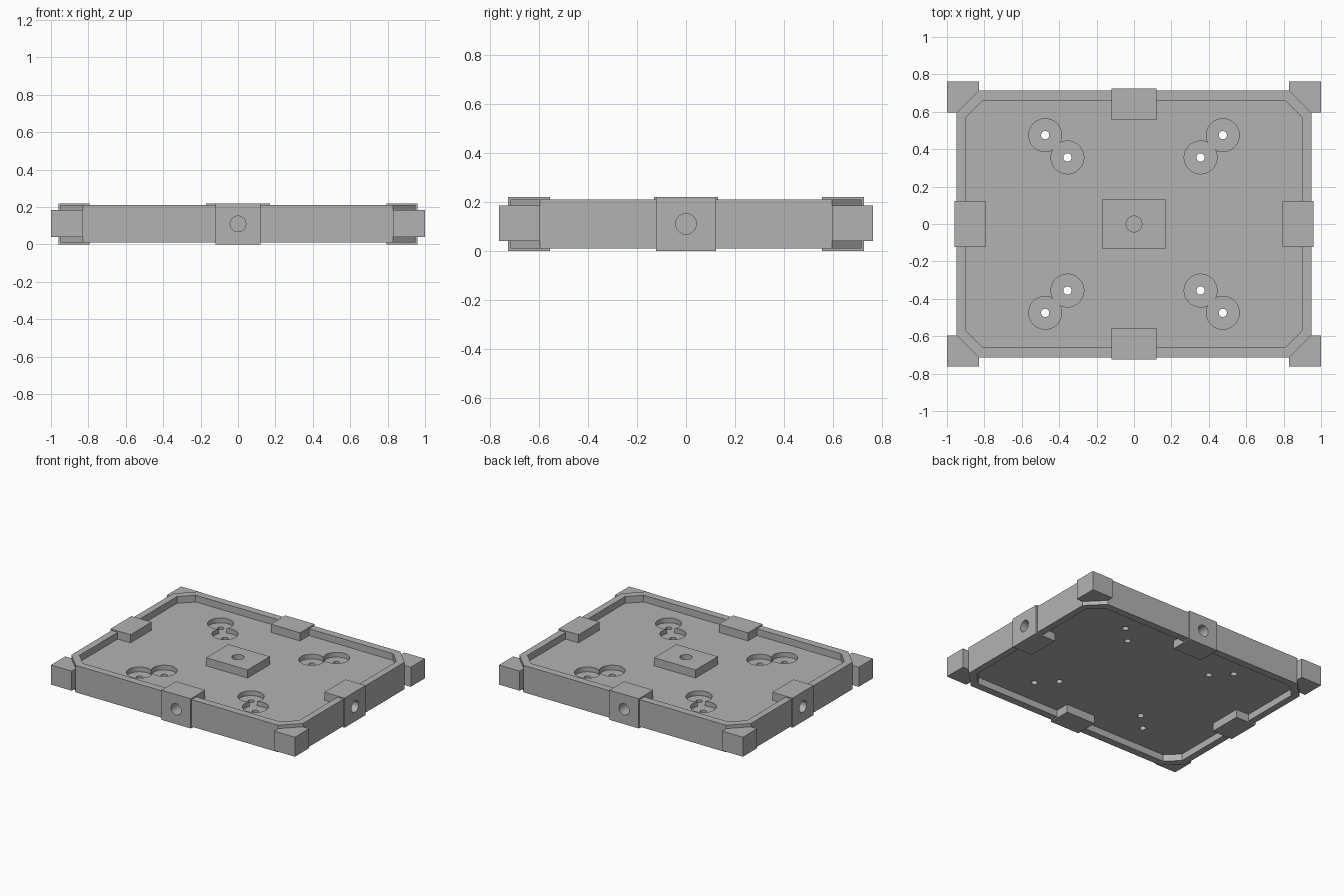
import bpy, bmesh
from math import pi, radians
from mathutils import Matrix

cube = bpy.data.objects.get("Cube")
if cube:
    bpy.data.objects.remove(cube, do_unlink=True)

grey = bpy.data.materials.new("mid grey")
grey.use_nodes = True
grey.diffuse_color = (0.45, 0.45, 0.45, 1)
grey.node_tree.nodes["Principled BSDF"].inputs["Base Color"].default_value = (0.45, 0.45, 0.45, 1)


def make_object(name, bm):
    bmesh.ops.recalc_face_normals(bm, faces=bm.faces)
    mesh = bpy.data.meshes.new(name)
    bm.to_mesh(mesh)
    bm.free()
    mesh.materials.append(grey)
    obj = bpy.data.objects.new(name, mesh)
    bpy.context.collection.objects.link(obj)
    return obj


def prism(name, outline, z0, z1):
    bm = bmesh.new()
    base = bm.faces.new([bm.verts.new((x, y, z0)) for x, y in outline])
    top = bmesh.ops.extrude_face_region(bm, geom=[base])["geom"]
    bmesh.ops.translate(bm, vec=(0, 0, z1 - z0),
                        verts=[v for v in top if isinstance(v, bmesh.types.BMVert)])
    return make_object(name, bm)


def box(name, x0, x1, y0, y1, z0, z1):
    x0, x1 = sorted((x0, x1))
    y0, y1 = sorted((y0, y1))
    return prism(name, [(x0, y0), (x1, y0), (x1, y1), (x0, y1)], z0, z1)


def octagon(x, y, cut):
    return [(x, y - cut), (x - cut, y), (cut - x, y), (-x, y - cut),
            (-x, cut - y), (cut - x, -y), (x - cut, -y), (x, cut - y)]


def cylinder(name, centre, radius, depth, axis="Z"):
    bm = bmesh.new()
    turn = {"Z": Matrix(), "X": Matrix.Rotation(pi / 2, 4, "Y"),
            "Y": Matrix.Rotation(pi / 2, 4, "X")}[axis]
    bmesh.ops.create_cone(bm, cap_ends=True, segments=40, radius1=radius, radius2=radius,
                          depth=depth, matrix=Matrix.Translation(centre) @ turn)
    return make_object(name, bm)


def carve(target, cutter):
    cutter.hide_render = True
    mod = target.modifiers.new("cut", "BOOLEAN")
    mod.operation = "DIFFERENCE"
    mod.solver = "EXACT"
    mod.object = cutter
    graph = bpy.context.evaluated_depsgraph_get()
    mesh = bpy.data.meshes.new_from_object(target.evaluated_get(graph))
    target.modifiers.clear()
    target.data = mesh
    bpy.data.objects.remove(cutter, do_unlink=True)


def smooth(obj):
    bpy.ops.object.select_all(action="DESELECT")
    obj.select_set(True)
    bpy.context.view_layer.objects.active = obj
    bpy.ops.object.shade_smooth_by_angle(angle=radians(30))


FLOOR = 0.16
SIGNS = [(sx, sy) for sx in (-1, 1) for sy in (-1, 1)]

# Plate with a chamfered rim and a shallow recess above and below
plate = prism("plate", octagon(0.95, 0.715, 0.12), 0.01, 0.21)
carve(plate, prism("top_recess", octagon(0.9, 0.66, 0.09), FLOOR, 0.3))
carve(plate, prism("bottom_recess", octagon(0.9, 0.66, 0.09), -0.1, 0.06))

# Paired counterbored screw holes
for sx, sy in SIGNS:
    for d in (0.475, 0.356):
        carve(plate, cylinder("counterbore", (sx * d, sy * d, FLOOR + 0.015), 0.088, 0.1))
        carve(plate, cylinder("screw_hole", (sx * d, sy * d, 0.1), 0.022, 0.3))
smooth(plate)

# Raised centre pad with a blind hole
pad = box("centre_pad", -0.17, 0.17, -0.13, 0.13, FLOOR - 0.01, 0.22)
carve(plate, cylinder("centre_bore", (0, 0, 0.15), 0.042, 0.12))
carve(pad, cylinder("pad_bore", (0, 0, 0.2), 0.042, 0.2))
smooth(plate)
smooth(pad)

# Corner blocks that fit against the plate chamfers
for sx, sy in SIGNS:
    outline = [(1, 0.762), (0.83, 0.762), (0.83, 0.70), (0.935, 0.595), (1, 0.595)]
    name = ("front" if sy < 0 else "back") + ("_left" if sx > 0 else "_right") + "_corner_block"
    prism(name, [(sx * x, sy * y) for x, y in outline], 0.04, 0.185)

# Edge clips with blind side holes; the plate is opened behind each hole
for s in (-1, 1):
    for axis in "XY":
        if axis == "X":
            clip = box("left_clip" if s > 0 else "right_clip",
                       s * 0.795, s * 0.96, -0.123, 0.123, 0, 0.22)
            centre = (s * 0.96, 0, 0.11)
        else:
            clip = box("back_clip" if s > 0 else "front_clip",
                       -0.12, 0.12, s * 0.555, s * 0.725, 0, 0.22)
            centre = (0, s * 0.725, 0.11)
        for part in (clip, plate):
            carve(part, cylinder("side_bore", centre, 0.042, 0.22, axis))
            smooth(part)
